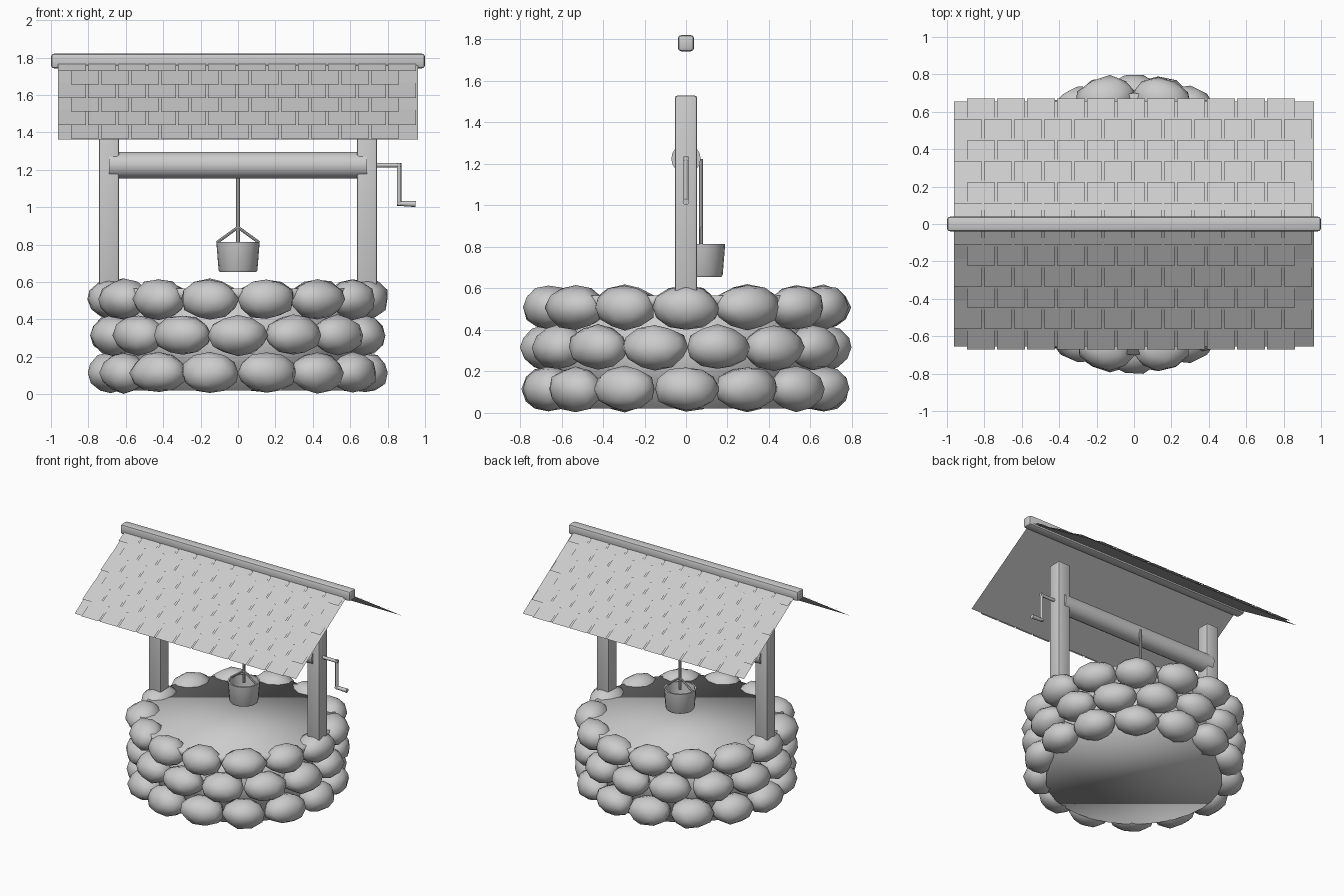
import bpy, bmesh, math, random
from mathutils import Vector, Matrix

if "Cube" in bpy.data.objects:
    bpy.data.objects.remove(bpy.data.objects["Cube"])

random.seed(4)
grey = bpy.data.materials.new("light_grey")
grey.diffuse_color = (0.6, 0.6, 0.6, 1)
grey.use_nodes = True
grey.node_tree.nodes["Principled BSDF"].inputs["Base Color"].default_value = grey.diffuse_color


def finish(name, bm, smooth=None):
    """Turn a bmesh into a named object; smooth is None (flat), 180 (all) or an angle."""
    me = bpy.data.meshes.new(name)
    bm.to_mesh(me)
    bm.free()
    me.materials.append(grey)
    ob = bpy.data.objects.new(name, me)
    bpy.context.collection.objects.link(ob)
    if smooth:
        bpy.ops.object.select_all(action='DESELECT')
        ob.select_set(True)
        bpy.context.view_layer.objects.active = ob
        if smooth >= 180:
            bpy.ops.object.shade_smooth()
        else:
            bpy.ops.object.shade_smooth_by_angle(angle=math.radians(smooth))
    return ob


def rod(bm, a, b, r1, r2=None, sides=12):
    """Capped cylinder or cone between two points."""
    a, b = Vector(a), Vector(b)
    rot = (b - a).to_track_quat('Z', 'Y').to_matrix().to_4x4()
    bmesh.ops.create_cone(bm, cap_ends=True, segments=sides, radius1=r1,
                          radius2=r1 if r2 is None else r2, depth=(b - a).length,
                          matrix=Matrix.Translation((a + b) / 2) @ rot)


def box(name, center, size, bevel):
    bm = bmesh.new()
    bmesh.ops.create_cube(bm, size=1, matrix=Matrix.Translation(center)
                          @ Matrix.Diagonal((*size, 1)))
    bmesh.ops.bevel(bm, geom=bm.edges[:], offset=bevel, segments=2,
                    profile=0.5, affect='EDGES')
    return finish(name, bm, 40)


# Wall core and rim slab (solid, fully smooth)
for name, r, z0, z1 in (("wall_core", 0.63, 0.02, 0.54), ("wall_rim", 0.70, 0.51, 0.565)):
    bm = bmesh.new()
    rod(bm, (0, 0, z0), (0, 0, z1), r, sides=32)
    finish(name, bm, 180)

# Three staggered courses of rounded stones
COUNT = 14
for row, zc in enumerate((0.115, 0.315, 0.508)):
    bm = bmesh.new()
    for i in range(COUNT):
        ang = (i + 0.5 * (row % 2)) * math.tau / COUNT
        k = random.uniform(0.96, 1.04)
        mat = (Matrix.Rotation(ang, 4, 'Z') @ Matrix.Translation((0.68, 0, zc))
               @ Matrix.Diagonal((0.125 * k, 0.16 * k, 0.108, 1)))
        new = bmesh.ops.create_icosphere(bm, subdivisions=2, radius=1)["verts"]
        for v in new:
            v.co = mat @ (v.co * random.uniform(0.94, 1.05))
            v.co.z = max(v.co.z, 0)
    finish("stone_course_%d" % (row + 1), bm, 180)

# Posts and ridge beam
for side, s in (("left", -1), ("right", 1)):
    box(side + "_post", (s * 0.69, 0, 1.01), (0.107, 0.106, 1.04), 0.012)
box("ridge_beam", (0, 0, 1.782), (2.0, 0.078, 0.078), 0.016)

# Roof: thin sheets with overlapping thin shingles on both slopes
PITCH = math.atan(0.64)
CA, SA = math.cos(PITCH), math.sin(PITCH)
SLOPE = 0.655 / CA
for side, s in (("front", -1), ("back", 1)):
    def quad(bm, x0, x1, d0, d1, h0, h1):
        """Sheet on the slope: d is distance up from the eave, h is lift off the slope."""
        def p(x, d, h):
            return bm.verts.new((x, s * (0.655 - d * CA + h * SA), 1.363 + d * SA + h * CA))
        vs = [p(x0, d0, h0), p(x1, d0, h0), p(x1, d1, h1), p(x0, d1, h1)]
        bm.faces.new(vs if s < 0 else vs[::-1])

    bm = bmesh.new()
    quad(bm, -0.963, 0.963, 0, SLOPE, 0, 0)
    finish(side + "_roof_sheet", bm)

    bm = bmesh.new()
    for row in range(6):
        start, n = ((-0.893, 11), (-0.963, 12))[row % 2]
        d0 = -0.012 + row * 0.1336
        d1 = min(d0 + 0.17, SLOPE - 0.005)
        for i in range(n):
            x = start + i * 0.1604
            quad(bm, x, x + 0.15, d0, d1, 0.013, 0.004)
    finish(side + "_shingles", bm)

# Windlass log
bm = bmesh.new()
rod(bm, (-0.69, 0, 1.225), (0.69, 0, 1.225), 0.071, sides=16)
finish("windlass_log", bm, 40)

# Crank: axle, arm and grip
bm = bmesh.new()
rod(bm, (0.68, 0, 1.225), (0.872, 0, 1.225), 0.012)
rod(bm, (0.861, 0, 1.237), (0.861, 0, 1.01), 0.012)
rod(bm, (0.85, 0, 1.02), (0.95, 0, 1.017), 0.012, 0.016)
finish("crank", bm, 40)

# Rope hanging off the back of the log
RY = 0.073
bm = bmesh.new()
rod(bm, (0, RY, 1.225), (0, RY, 0.80), 0.010, sides=8)
finish("rope", bm, 40)

# Bucket: open tapered shell lathed from a short profile
bm = bmesh.new()
profile = [(0, 0.655), (0.098, 0.655), (0.104, 0.665), (0.116, 0.815),
           (0.104, 0.815), (0.092, 0.675), (0, 0.675)]
vs = [bm.verts.new((r, RY, z)) for r, z in profile]
es = [bm.edges.new(pair) for pair in zip(vs, vs[1:])]
bmesh.ops.spin(bm, geom=vs + es, cent=(0, RY, 0), axis=(0, 0, 1),
               angle=math.tau, steps=20)
bmesh.ops.remove_doubles(bm, verts=bm.verts[:], dist=0.0005)
bmesh.ops.recalc_face_normals(bm, faces=bm.faces[:])
finish("bucket", bm, 40)

# Bucket handle: two slanted bars
bm = bmesh.new()
for s in (-1, 1):
    rod(bm, (s * 0.112, RY, 0.812), (0, RY, 0.893), 0.008, sides=8)
finish("bucket_handle", bm, 40)
